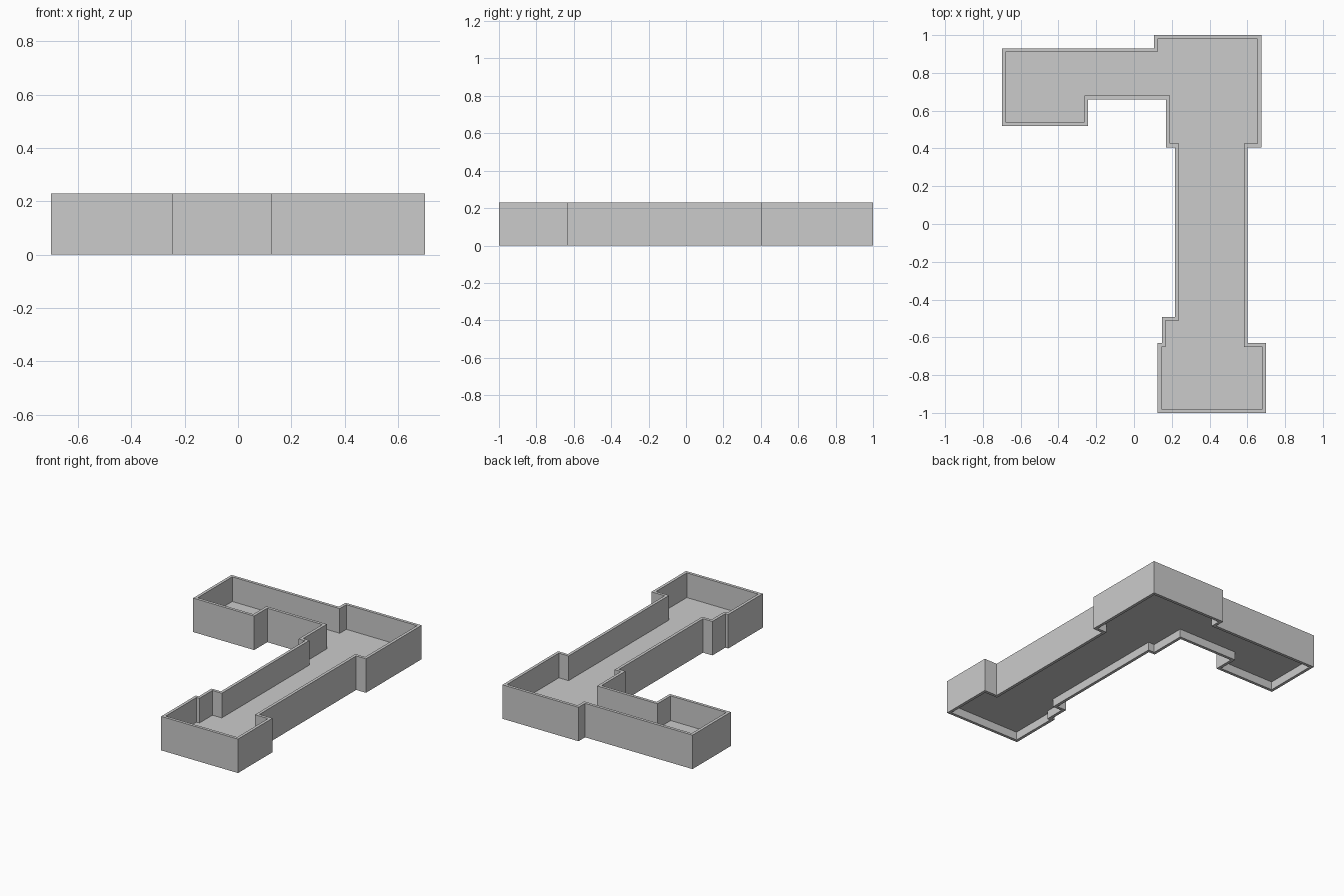
import bpy
import bmesh
from mathutils import Vector

if "Cube" in bpy.data.objects:
    bpy.data.objects.remove(bpy.data.objects["Cube"])

HEIGHT = 0.23
WALL = 0.02
FLOOR_LOW, FLOOR_TOP = 0.056, 0.063

# Building footprint, clockwise seen from above
outline = [Vector(p) for p in [
    (-0.70, 0.93), (0.105, 0.93), (0.105, 1.0), (0.675, 1.0),
    (0.675, 0.405), (0.602, 0.405), (0.602, -0.63), (0.70, -0.63),
    (0.70, -1.0), (0.125, -1.0), (0.125, -0.63), (0.147, -0.63),
    (0.147, -0.492), (0.217, -0.492), (0.217, 0.405), (0.17, 0.405),
    (0.17, 0.66), (-0.243, 0.66), (-0.243, 0.52), (-0.70, 0.52)]]


def inset(points, t):
    """Offset a clockwise right-angled outline inwards by t."""
    result = []
    for i, p in enumerate(points):
        a = (p - points[i - 1]).normalized()
        b = (points[(i + 1) % len(points)] - p).normalized()
        result.append(p + t * Vector((a.y + b.y, -a.x - b.x)))
    return result


def finish(name, bm):
    bmesh.ops.recalc_face_normals(bm, faces=bm.faces)
    mesh = bpy.data.meshes.new(name)
    bm.to_mesh(mesh)
    bm.free()
    obj = bpy.data.objects.new(name, mesh)
    bpy.context.collection.objects.link(obj)
    return obj


def ring(bm, points, z):
    return [bm.verts.new((p.x, p.y, z)) for p in points]


inner = inset(outline, WALL)

# Perimeter wall: closed loop with a rectangular cross-section
bm = bmesh.new()
loops = [ring(bm, outline, 0), ring(bm, outline, HEIGHT),
         ring(bm, inner, HEIGHT), ring(bm, inner, 0)]
n = len(outline)
for k in range(4):
    a, b = loops[k], loops[(k + 1) % 4]
    for i in range(n):
        j = (i + 1) % n
        bm.faces.new((a[i], a[j], b[j], b[i]))
finish("perimeter_wall", bm)

# Thin floor slab raised above the wall base
bm = bmesh.new()
base = bm.faces.new(ring(bm, inner, FLOOR_LOW))
top = bmesh.ops.extrude_face_region(bm, geom=[base], use_keep_orig=True)
verts = [g for g in top["geom"] if isinstance(g, bmesh.types.BMVert)]
bmesh.ops.translate(bm, verts=verts, vec=(0, 0, FLOOR_TOP - FLOOR_LOW))
finish("floor_slab", bm)
